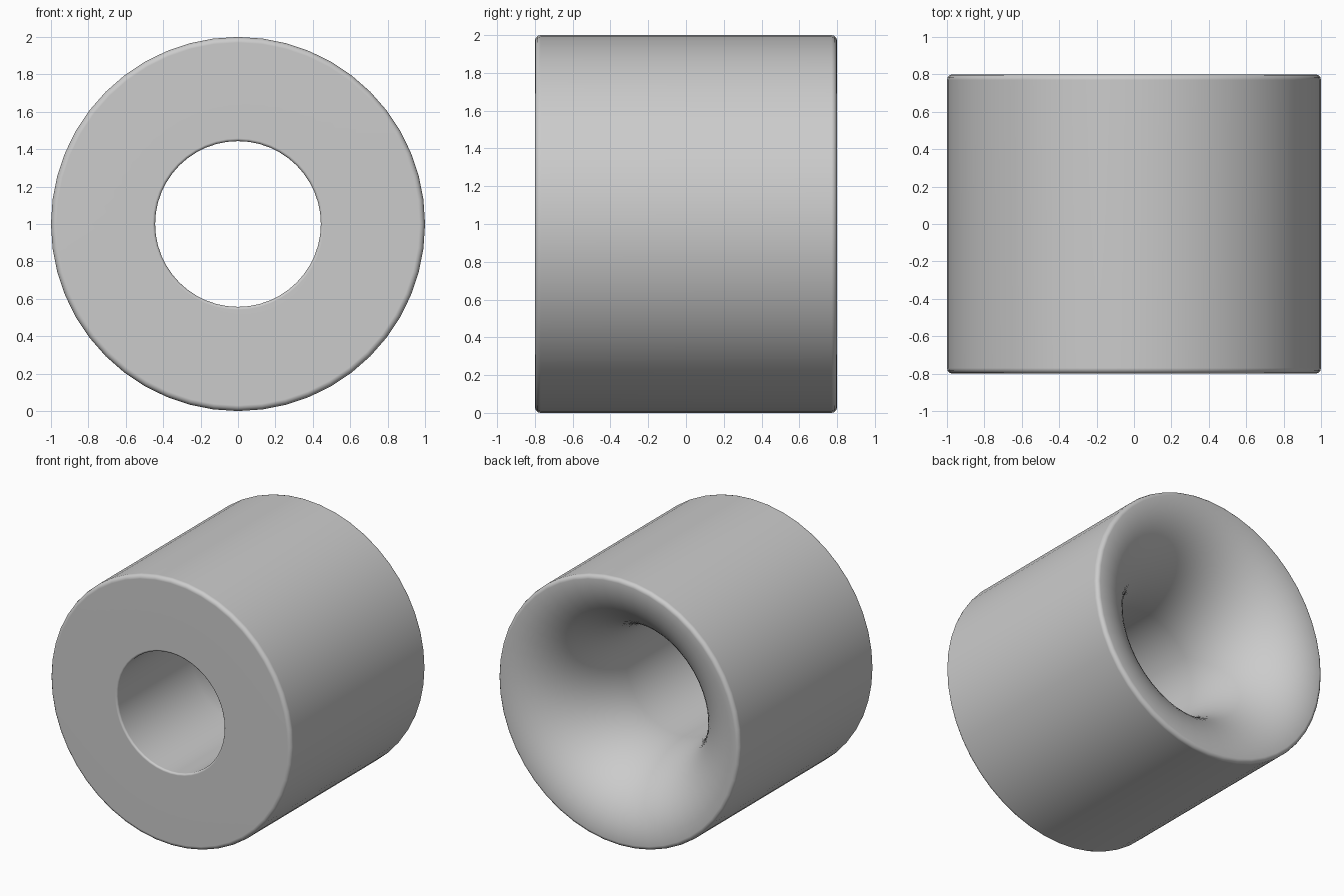
import bpy, bmesh
from math import sin, cos, radians, tau
from mathutils import Matrix, Vector

cube = bpy.data.objects.get("Cube")
if cube:
    bpy.data.objects.remove(cube, do_unlink=True)

SIDES = 48
BORE = 0.443      # bore radius
HALF = 0.8        # half length along y
ROUND = 0.03      # outer edge rounding
LIP = 0.015       # front bore edge rounding
FLARE = 0.72      # depth of the curved mouth


def arc(r, y, width, depth, start, end, steps):
    """Elliptical stretch of the profile as (radius, y) points."""
    angles = [radians(start + (end - start) * i / steps) for i in range(steps + 1)]
    return [(r + width * cos(a), y + depth * sin(a)) for a in angles]


# Closed cross-section: front bore lip, front rim, back rim, bell mouth into the bore
rim = 1 - ROUND
profile = arc(BORE + LIP, LIP - HALF, LIP, LIP, 180, 270, 3)
profile += arc(rim, ROUND - HALF, ROUND, ROUND, -90, 0, 3)
profile += arc(rim, HALF - ROUND, ROUND, ROUND, 0, 90, 3)
profile += arc(rim, HALF - FLARE, rim - BORE, FLARE, 90, 180, 16)[1:]

# Revolve the section around the y axis
bm = bmesh.new()
rings = []
for i in range(SIDES):
    turn = Matrix.Rotation(tau * i / SIDES, 3, 'Y')
    rings.append([bm.verts.new(turn @ Vector((0, y, r)) + Vector((0, 0, 1)))
                  for r, y in profile])
count = len(profile)
for i in range(SIDES):
    a, b = rings[i], rings[(i + 1) % SIDES]
    for j in range(count):
        k = (j + 1) % count
        bm.faces.new((a[j], a[k], b[k], b[j]))
bmesh.ops.recalc_face_normals(bm, faces=bm.faces)

mesh = bpy.data.meshes.new("flared_bushing")
bm.to_mesh(mesh)
bm.free()
bushing = bpy.data.objects.new("flared_bushing", mesh)
bpy.context.collection.objects.link(bushing)

# Plain grey finish
grey = bpy.data.materials.new("plain_grey")
grey.use_nodes = True
colour = (0.6, 0.6, 0.6, 1)
grey.diffuse_color = colour
grey.node_tree.nodes["Principled BSDF"].inputs["Base Color"].default_value = colour
mesh.materials.append(grey)

# Smooth walls, with the flat front face kept flat
bpy.ops.object.select_all(action='DESELECT')
bushing.select_set(True)
bpy.context.view_layer.objects.active = bushing
bpy.ops.object.shade_smooth_by_angle(angle=radians(40))
bushing.modifiers.new("flat_face_shading", 'WEIGHTED_NORMAL').keep_sharp = True
